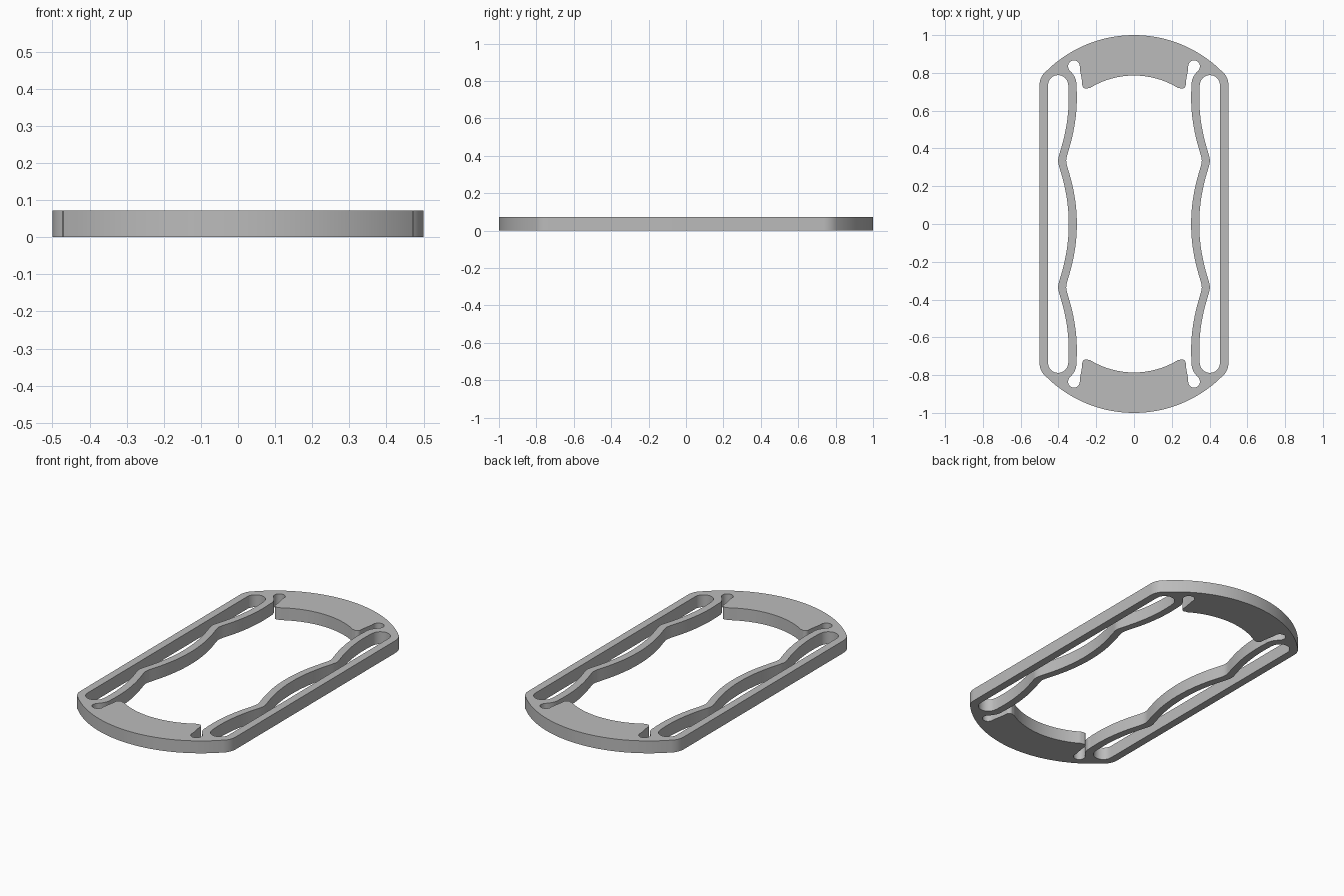
import bpy, bmesh
from math import sin, cos, radians, sqrt

cube = bpy.data.objects.get("Cube")
if cube:
    bpy.data.objects.remove(cube, do_unlink=True)

THICK = 0.072
BAND = 0.0215            # half width of the wavy spring band
CAP = (0.402, 0.735)     # shared centre of slot end and outer corner
ARC = (0, 0.34)          # shared centre of the end arcs


def arc(c, r, a0, a1, n):
    angles = [radians(a0 + (a1 - a0) * i / n) for i in range(n + 1)]
    return [(c[0] + r * cos(a), c[1] + r * sin(a)) for a in angles]


def wave(y):
    """Centre line of the spring band, with soft outward bends."""
    q = sqrt((abs(y) - 0.335) ** 2 + 0.02 ** 2)
    return 0.324 + 0.064 * (1 - q / 0.335) ** 2


def band_edge(side, n=48):
    ys = [CAP[1] * i / n for i in range(n + 1)]
    return [(wave(y) + side * BAND, y) for y in ys]


def mirrored(points, axis):
    """Append the reflection of an open path, in reverse order."""
    sx, sy = (-1, 1) if axis == 'X' else (1, -1)
    return points + [(sx * x, sy * y) for x, y in reversed(points)]


def tidy(points):
    out = []
    for p in points:
        if not out or abs(p[0] - out[-1][0]) + abs(p[1] - out[-1][1]) > 1e-4:
            out.append(p)
    if abs(out[0][0] - out[-1][0]) + abs(out[0][1] - out[-1][1]) < 1e-4:
        out.pop()
    return out


# Outer outline: straight side, rounded corner, large end arc
outer = arc(CAP, 0.098, 0, 44, 10) + arc(ARC, 0.66, 44.5, 90, 28)
outer = mirrored(mirrored(outer, 'X'), 'Y')

# Central opening: band, relief notch, rounded lip, inner end arc
opening = band_edge(-1)
opening += arc(CAP, 0.098, 178, 128, 10)
opening += arc((0.318, 0.835), 0.031, -32, 180, 20)
opening += [(0.286, 0.815), (0.280, 0.785), (0.276, 0.76)]
opening += arc((0.253, 0.737), 0.021, 0, -122, 10)
opening += arc(ARC, 0.446, 58.3, 90, 20)
opening = mirrored(mirrored(opening, 'X'), 'Y')

# Side slot between the straight rail and the band
slot = band_edge(1) + arc(CAP, 0.053, 176, 0, 20)
slot = mirrored(slot, 'Y')
slot_right = [(-x, y) for x, y in slot]

# Fill the outlines and extrude the plate
bm = bmesh.new()
edges = []
for loop in (outer, opening, slot, slot_right):
    verts = [bm.verts.new((x, y, 0)) for x, y in tidy(loop)]
    edges += [bm.edges.new((v, verts[i - 1])) for i, v in enumerate(verts)]
bmesh.ops.triangle_fill(bm, edges=edges, use_beauty=True, normal=(0, 0, 1))
top = bmesh.ops.extrude_face_region(bm, geom=bm.faces[:], use_keep_orig=True)
top_verts = [g for g in top["geom"] if isinstance(g, bmesh.types.BMVert)]
bmesh.ops.translate(bm, vec=(0, 0, THICK), verts=top_verts)
bmesh.ops.recalc_face_normals(bm, faces=bm.faces[:])

mesh = bpy.data.meshes.new("spring_frame_plate")
bm.to_mesh(mesh)
bm.free()
plate = bpy.data.objects.new("spring_frame_plate", mesh)
bpy.context.collection.objects.link(plate)

# Plain grey material
grey = bpy.data.materials.new("plain_grey")
grey.use_nodes = True
colour = (0.5, 0.5, 0.5, 1)
grey.diffuse_color = colour
grey.node_tree.nodes["Principled BSDF"].inputs["Base Color"].default_value = colour
mesh.materials.append(grey)

bpy.ops.object.select_all(action='DESELECT')
plate.select_set(True)
bpy.context.view_layer.objects.active = plate
bpy.ops.object.shade_smooth_by_angle(angle=radians(30))
